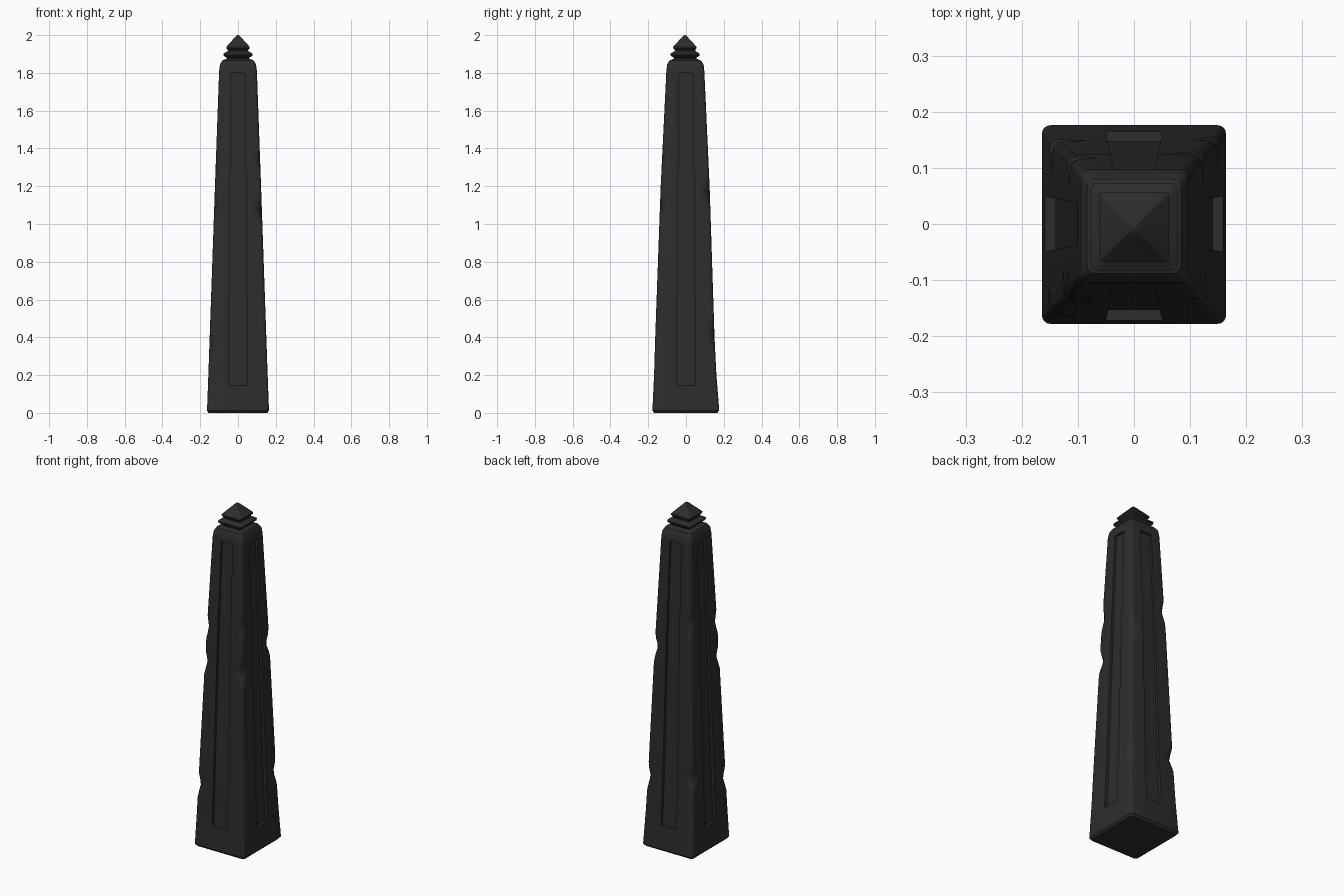
import bpy
import bmesh
from math import sin, cos, pi
from mathutils import Vector

cube = bpy.data.objects.get("Cube")
if cube:
    bpy.data.objects.remove(cube)

stone = bpy.data.materials.new("dark stone")
stone.use_nodes = True
COLOUR = (0.026, 0.026, 0.026, 1)
stone.diffuse_color = COLOUR
stone.node_tree.nodes["Principled BSDF"].inputs["Base Color"].default_value = COLOUR

# Outward directions of the back, right, front and left sides
NORMALS = [Vector((0, 1)), Vector((-1, 0)), Vector((0, -1)), Vector((1, 0))]
PANEL_BOTTOM, PANEL_TOP = 0.145, 1.8

# Shaft outline: height, half width, front reach, back reach
OUTLINE = [
    (0, 0.155, 0.168, 0.165), (0.012, 0.164, 0.178, 0.176),
    (0.2, 0.157, 0.169, 0.161), (0.4, 0.15, 0.163, 0.151),
    (1.2, 0.122, 0.134, 0.125), (1.81, 0.1, 0.104, 0.097),
    (1.845, 0.095, 0.1, 0.093), (1.865, 0.084, 0.088, 0.08),
    (1.875, 0.06, 0.064, 0.056),
]

# Worn chips on each corner: (height, size), in the order of the corners
CHIPS = [
    [(1.16, 0.05), (0.4, 0.04)],                # back left
    [(0.46, 0.05), (1.35, 0.035)],              # back right
    [(0.36, 0.04), (1.08, 0.04), (1.28, 0.03)], # front right
    [(1.07, 0.05), (1.33, 0.03)],               # front left
]


def outline_at(z):
    for a, b in zip(OUTLINE, OUTLINE[1:]):
        if z <= b[0]:
            t = (z - a[0]) / (b[0] - a[0])
            return [p + (q - p) * t for p, q in zip(a[1:], b[1:])]
    return OUTLINE[-1][1:]


def corner_radius(k, z):
    wear = sum(size * max(0, 1 - abs(z - height) / 0.07)
               for height, size in CHIPS[k])
    return 0.015 + wear


def shaft_ring(z, recessed):
    half, front, back = outline_at(z)
    reach = [back, half, front, half]
    t = (z - PANEL_BOTTOM) / (PANEL_TOP - PANEL_BOTTOM)
    t = min(1, max(0, t))
    width = 0.05 - 0.013 * t
    depth = (0.018 - 0.005 * t) if recessed else 0
    points = []
    for k, n in enumerate(NORMALS):
        prev = NORMALS[k - 1]
        r = corner_radius(k, z)
        centre = prev * (reach[k - 1] - r) + n * (reach[k] - r)
        for i in range(5):
            a = i * pi / 8
            points.append(centre + r * (prev * cos(a) + n * sin(a)))
        side = Vector((-n.y, n.x))
        for s, d in ((-1, 0), (-1, depth), (1, depth), (1, 0)):
            points.append(n * (reach[k] - d) + side * s * width)
    return [(p.x, p.y, z) for p in points]


def square_ring(z, half, r, cy):
    points = []
    for k, n in enumerate(NORMALS):
        prev = NORMALS[k - 1]
        for i in range(4):
            a = i * pi / 6
            p = (prev + n) * (half - r) + r * (prev * cos(a) + n * sin(a))
            points.append((p.x, p.y + cy, z))
    return points


def loft(name, rings):
    bm = bmesh.new()
    rows = [[bm.verts.new(p) for p in ring] for ring in rings]
    for low, high in zip(rows, rows[1:]):
        for i in range(len(low)):
            j = (i + 1) % len(low)
            bm.faces.new((low[i], low[j], high[j], high[i]))
    bm.faces.new(rows[0][::-1])
    bm.faces.new(rows[-1])
    bmesh.ops.remove_doubles(bm, verts=bm.verts, dist=0.00001)
    bmesh.ops.recalc_face_normals(bm, faces=bm.faces)
    mesh = bpy.data.meshes.new(name)
    bm.to_mesh(mesh)
    bm.free()
    mesh.materials.append(stone)
    obj = bpy.data.objects.new(name, mesh)
    bpy.context.collection.objects.link(obj)
    bpy.ops.object.select_all(action='DESELECT')
    obj.select_set(True)
    bpy.context.view_layer.objects.active = obj
    bpy.ops.object.shade_smooth_by_angle(angle=pi / 6)
    return obj


# Tapering shaft with a sunken panel on every side
levels = [(z, False) for z, *_ in OUTLINE if z < PANEL_BOTTOM]
levels.append((PANEL_BOTTOM, False))
STEPS = 48
for i in range(STEPS + 1):
    levels.append((PANEL_BOTTOM + (PANEL_TOP - PANEL_BOTTOM) * i / STEPS, True))
levels.append((PANEL_TOP, False))
levels += [(z, False) for z, *_ in OUTLINE if z > PANEL_TOP]
loft("shaft", [shaft_ring(z, recessed) for z, recessed in levels])

# Stepped finial: flared collar, groove and pointed cap
collar = [(1.865, 0.056), (1.88, 0.06), (1.892, 0.077), (1.901, 0.078),
          (1.916, 0.054), (1.925, 0.054)]
loft("finial_collar", [square_ring(z, h, h * 0.16, -0.005) for z, h in collar])
cap = [(1.92, 0.052), (1.929, 0.061), (1.938, 0.062), (1.96, 0.042),
       (1.985, 0.019), (1.996, 0.009), (2, 0.003)]
loft("finial_cap", [square_ring(z, h, h * 0.1, -0.006) for z, h in cap])
